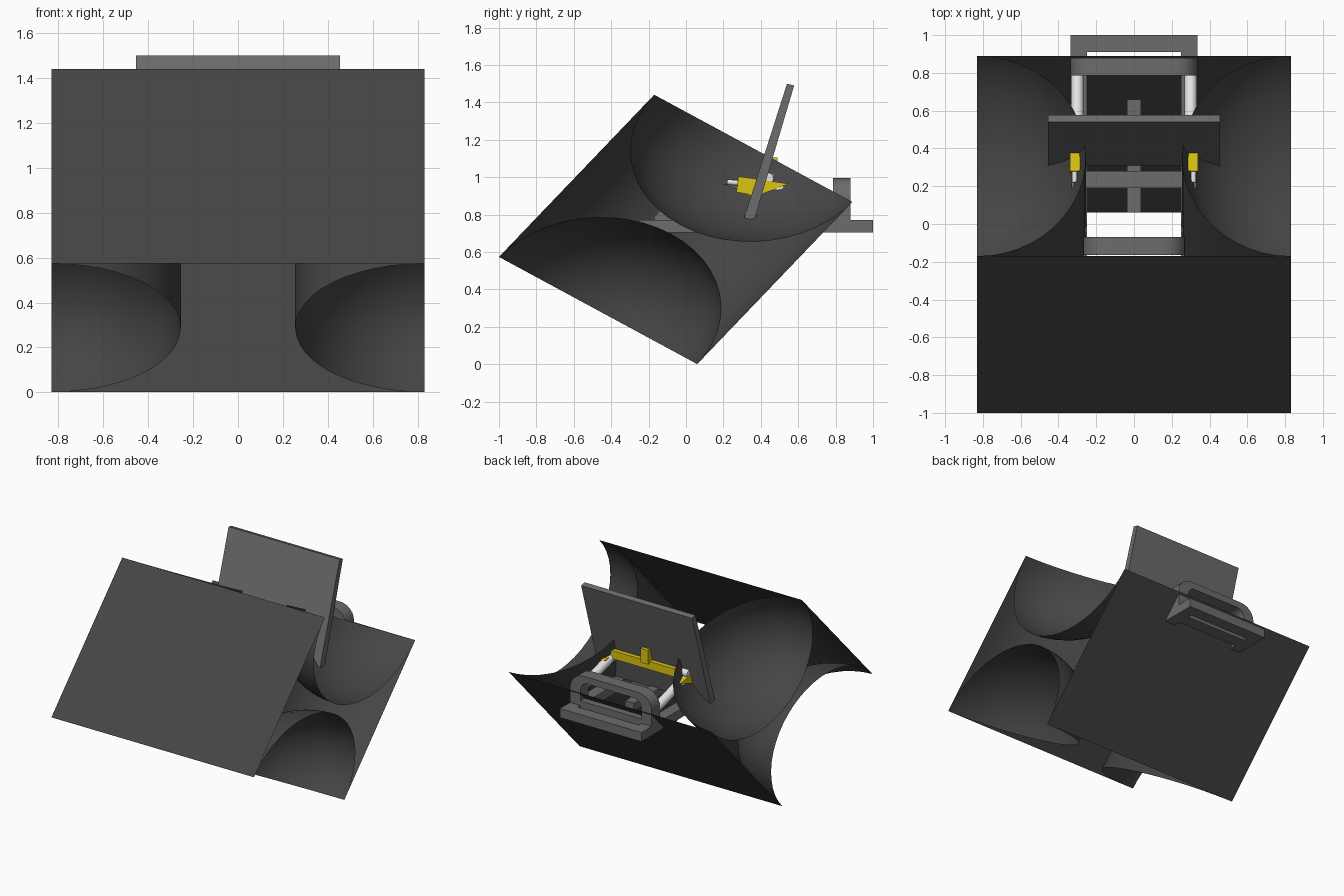
import bpy, bmesh, math
from mathutils import Vector

if "Cube" in bpy.data.objects:
    bpy.data.objects.remove(bpy.data.objects["Cube"])


def material(name, c):
    m = bpy.data.materials.new(name)
    m.diffuse_color = (*c, 1)
    m.use_nodes = True
    m.node_tree.nodes["Principled BSDF"].inputs["Base Color"].default_value = m.diffuse_color
    return m


DARK = material("dark grey", (0.06, 0.06, 0.06))
GREY = material("mid grey", (0.15, 0.15, 0.15))
YELLOW = material("yellow", (0.72, 0.56, 0.005))
WHITE = material("white", (0.8, 0.8, 0.8))


def finish(name, bm, mat, smooth=False):
    bmesh.ops.remove_doubles(bm, verts=bm.verts, dist=1e-4)
    bmesh.ops.recalc_face_normals(bm, faces=bm.faces)
    me = bpy.data.meshes.new(name)
    bm.to_mesh(me)
    bm.free()
    me.materials.append(mat)
    ob = bpy.data.objects.new(name, me)
    bpy.context.collection.objects.link(ob)
    if smooth:
        for o in bpy.context.selected_objects:
            o.select_set(False)
        ob.select_set(True)
        bpy.context.view_layer.objects.active = ob
        bpy.ops.object.shade_smooth_by_angle(angle=math.radians(35))
    return ob


def sheet(name, fn, nu, nv, mat, smooth=False):
    """Open surface from a function of two 0..1 parameters."""
    bm = bmesh.new()
    g = [[bm.verts.new(fn(i / nu, j / nv)) for j in range(nv + 1)] for i in range(nu + 1)]
    for i in range(nu):
        for j in range(nv):
            bm.faces.new((g[i][j], g[i + 1][j], g[i + 1][j + 1], g[i][j + 1]))
    return finish(name, bm, mat, smooth)


def prism(name, pts, x0, x1, mat):
    """Side-view (y, z) outline extruded across x."""
    bm = bmesh.new()
    f = bm.faces.new([bm.verts.new((x0, y, z)) for y, z in pts])
    r = bmesh.ops.extrude_face_region(bm, geom=[f])
    bmesh.ops.translate(bm, verts=[v for v in r["geom"] if isinstance(v, bmesh.types.BMVert)],
                        vec=(x1 - x0, 0, 0))
    return finish(name, bm, mat)


def box(name, x0, x1, y0, y1, z0, z1, mat):
    return prism(name, [(y0, z0), (y1, z0), (y1, z1), (y0, z1)], x0, x1, mat)


def rod(name, a, b, r, mat):
    a, b = Vector(a), Vector(b)
    bm = bmesh.new()
    bmesh.ops.create_cone(bm, cap_ends=True, segments=16, radius1=r, radius2=r, depth=(b - a).length)
    bm.transform((b - a).to_track_quat('Z', 'Y').to_matrix().to_4x4())
    bmesh.ops.translate(bm, verts=bm.verts, vec=(a + b) / 2)
    return finish(name, bm, mat, True)


def arch(name, w, y0, y1, z0, z1, t, mat):
    """Upright frame with rounded top corners and an opening."""
    def outline(hw, lo, hi, r):
        p = [(-hw, lo), (hw, lo)]
        for cx, s in ((hw - r, 0), (-hw + r, 90)):
            for k in range(7):
                a = math.radians(s + 15 * k)
                p.append((cx + r * math.cos(a), hi - r + r * math.sin(a)))
        return p
    outer, inner = outline(w, z0, z1, 0.11), outline(w - t, z0 + 0.1, z1 - 0.05, 0.06)
    bm = bmesh.new()
    rings = [[bm.verts.new((x, y, z)) for x, z in o]
             for o, y in ((outer, y0), (outer, y1), (inner, y1), (inner, y0))]
    n = len(outer)
    for k in range(4):
        A, B = rings[k], rings[(k + 1) % 4]
        for i in range(n):
            bm.faces.new((A[i], A[(i + 1) % n], B[(i + 1) % n], B[i]))
    return finish(name, bm, mat, True)


# Slanted hull: front and back panels
W, DX = 0.83, 0.575
U = Vector((0, 0.53, -0.2865))
V = Vector((0, 0.83, 0.867))
BOT, TOP = Vector((0, -0.47, 0.2875)), Vector((0, 0.36, 1.1545))
for nm, s in (("front_panel", -1), ("back_panel", 1)):
    sheet(nm, lambda a, b, s=s: BOT + s * U + V * b + Vector((W * (2 * a - 1), 0, 0)), 1, 1, DARK)

# Concave side walls with quarter-dome scoops at both ends
for sx, side in ((1, "right"), (-1, "left")):
    def wall(a, b):
        t = math.pi * a
        p = BOT + U * math.cos(t) + V * b
        return (sx * (W - DX * math.sin(t)), p.y, p.z)
    sheet(side + "_wall", wall, 24, 1, DARK, True)
    for C, d, end in ((BOT, 1, "lower"), (TOP, -1, "upper")):
        def dome(a, b):
            t, s = math.pi * a, math.pi / 2 * b
            p = C + U * math.cos(t) + V * (d * 0.472 * math.sin(t) * math.cos(s))
            return (sx * (W - DX * math.sin(t) * math.sin(s)), p.y, p.z)
        sheet(side + "_" + end + "_scoop", dome, 24, 12, DARK, True)

# Tilted plate
prism("tilted_plate", [(0.54, 1.50), (0.578, 1.49), (0.365, 0.77), (0.325, 0.78), (0.311, 0.785)],
      -0.455, 0.455, GREY)

# Frame: rails, cross bars, end hoops and centre strip
for s, side in ((1, "right"), (-1, "left")):
    x0, x1 = sorted((s * 0.25, s * 0.335))
    box(side + "_rail", x0, x1, -0.25, 1.0, 0.705, 0.772, GREY)
box("rear_bar", -0.335, 0.335, 0.91, 1.0, 0.705, 0.772, GREY)
box("middle_bar", -0.27, 0.27, 0.19, 0.28, 0.705, 0.80, GREY)
box("centre_strip", -0.037, 0.037, 0.06, 0.66, 0.72, 0.78, GREY)
arch("rear_hoop", 0.335, 0.785, 0.88, 0.705, 0.995, 0.085, GREY)
arch("front_hoop", 0.27, -0.165, -0.07, 0.705, 0.995, 0.085, GREY)

# Yellow bracket
box("bracket_bar", -0.29, 0.29, 0.40, 0.47, 0.955, 1.015, YELLOW)
box("bracket_tab", -0.03, 0.03, 0.44, 0.49, 1.0, 1.105, YELLOW)
for s, side in ((1, "right"), (-1, "left")):
    x0, x1 = sorted((s * 0.285, s * 0.34))
    prism(side + "_bracket_arm", [(0.28, 1.005), (0.55, 0.965), (0.38, 0.90), (0.27, 0.92)],
          x0, x1, YELLOW)
    # White support rods and pins
    x = s * 0.30
    rod(side + "_support_rod", (x, 0.80, 0.855), (x, 0.46, 0.95), 0.033, WHITE)
    rod(side + "_pin", (s * 0.315, 0.22, 0.975), (s * 0.315, 0.32, 0.965), 0.014, WHITE)
    rod(side + "_joint", (s * 0.28, 0.44, 0.995), (s * 0.335, 0.44, 0.995), 0.028, WHITE)
    x0, x1 = sorted((s * 0.31, s * 0.33))
    prism(side + "_pin_tip", [(0.19, 0.965), (0.28, 0.955), (0.28, 0.935)], x0, x1, GREY)
